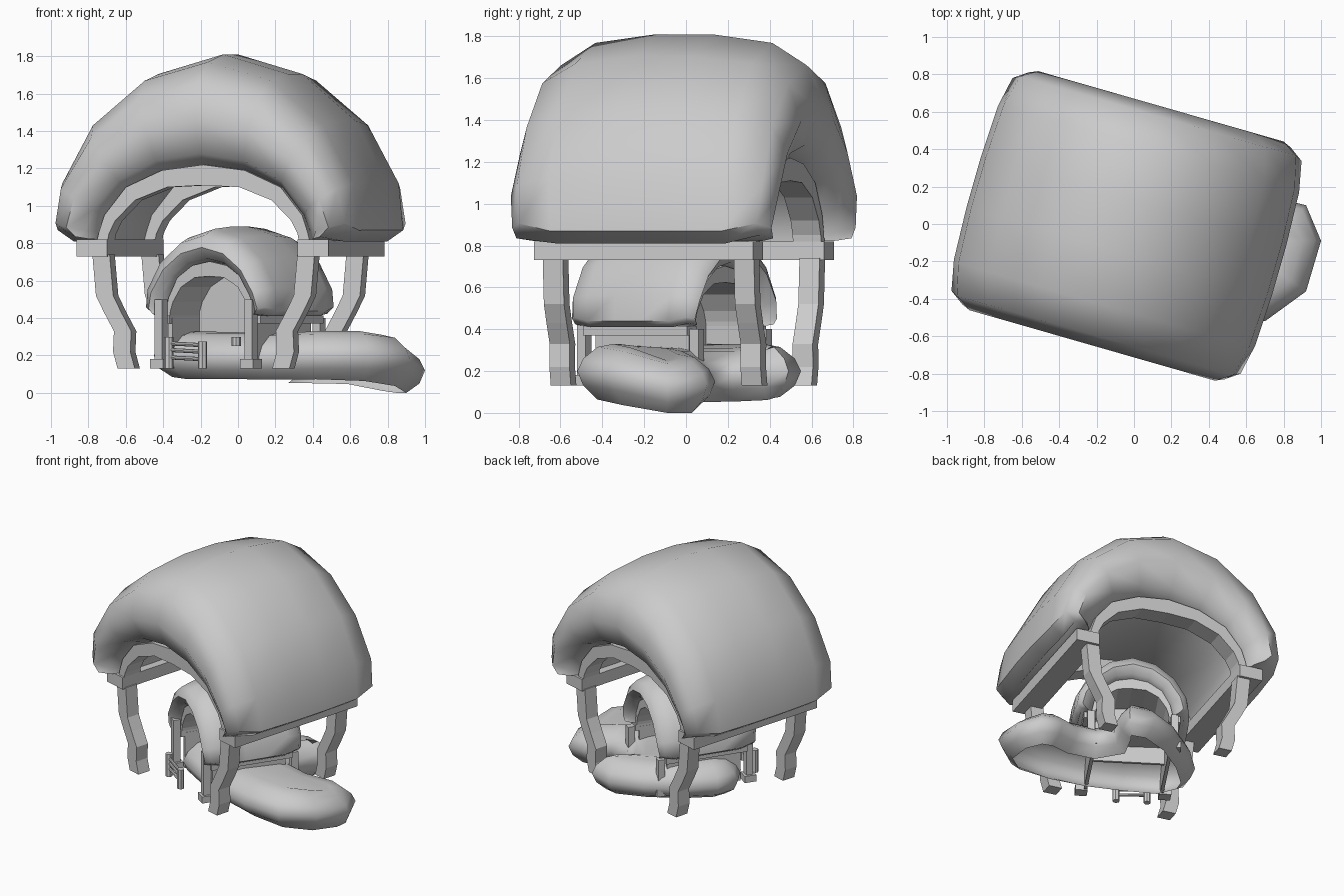
import bpy, math
from mathutils import Vector, Matrix

if "Cube" in bpy.data.objects:
    bpy.data.objects.remove(bpy.data.objects["Cube"])


def make(name, verts, faces, mat=None, smooth=0):
    me = bpy.data.meshes.new(name)
    me.from_pydata([tuple(v) for v in verts], [], faces)
    if mat:
        me.transform(mat)
    ob = bpy.data.objects.new(name, me)
    bpy.context.collection.objects.link(ob)
    bpy.ops.object.select_all(action='DESELECT')
    ob.select_set(True)
    bpy.context.view_layer.objects.active = ob
    bpy.ops.object.mode_set(mode='EDIT')
    bpy.ops.mesh.select_all(action='SELECT')
    bpy.ops.mesh.normals_make_consistent(inside=False)
    bpy.ops.object.mode_set(mode='OBJECT')
    if smooth:
        bpy.ops.object.shade_smooth_by_angle(angle=math.radians(smooth))
    return ob


def loft(name, rings, mat=None, smooth=0, bottom=True):
    """Skin a list of closed rings of equal length and cap the ends."""
    n, m = len(rings[0]), len(rings)
    verts = [v for r in rings for v in r]
    faces = []
    for i in range(m - 1):
        for j in range(n):
            l = (j + 1) % n
            faces.append((i * n + j, i * n + l, (i + 1) * n + l, (i + 1) * n + j))
    faces.append(tuple(range((m - 1) * n, m * n)))
    if bottom:
        faces.append(tuple(range(n)))
    return make(name, verts, faces, mat, smooth)


def rect(x, y, z, hx, hy):
    return [(x - hx, y - hy, z), (x + hx, y - hy, z), (x + hx, y + hy, z), (x - hx, y + hy, z)]


def box(name, c, h, mat=None):
    return loft(name, [rect(c[0], c[1], c[2] - h[2], h[0], h[1]),
                       rect(c[0], c[1], c[2] + h[2], h[0], h[1])], mat)


def rod(name, a, b, r, mat=None, n=8):
    a, b = Vector(a), Vector(b)
    q = (b - a).to_track_quat('Z', 'Y')
    ring = [q @ Vector((r * math.cos(t * math.tau / n), r * math.sin(t * math.tau / n), 0)) for t in range(n)]
    return loft(name, [[a + p for p in ring], [b + p for p in ring]], mat, smooth=40)


def mirrored(half):
    """Half profile (u, z) from foot to crown -> full arch."""
    return [(-u, z) for u, z in half] + [(u, z) for u, z in half[-2::-1]]


# arch profiles (half width, height above the beam top)
OUTER = mirrored([(.76, -.01), (.85, .05), (.825, .31), (.655, .635), (.36, .885), (0, .99)])
INNER = mirrored([(.59, 0), (.58, .04), (.55, .13), (.43, .28), (.23, .37), (0, .40)])
SOFFIT = mirrored([(.53, 0), (.525, .03), (.49, .10), (.38, .21), (.20, .28), (0, .29)])
# padded roof cross-section (inner-to-outer blend, depth)
SECT = [(0, .49), (.10, .60), (.40, .665), (.75, .61), (.93, .44), (1, .14)]
SECT = SECT + [(t, -v) for t, v in reversed(SECT)]


def canopy(pre, mat, zb, su, sv, so, si, band, bh):
    out = [(u * su, zb + z * so) for u, z in OUTER]
    inn = [(u * su, zb + z * si) for u, z in INNER]
    sof = [(u * su, zb + z * si) for u, z in SOFFIT]
    # puffy roof, squarer towards the eaves
    rings = []
    last = len(out) - 1
    for k, ((ou, oz), (iu, iz)) in enumerate(zip(out, inn)):
        d = min(k, last - k)
        e = (.96, .97, 1, 1, 1, 1)[d]
        pw = (.7, .65, .8, 1, 1, 1)[d]
        ring = []
        for t, v in SECT:
            w = t ** pw
            # eaves lift a little at the corners
            lift = .05 * so * (abs(v) > .5) * (d < 2) * t
            ring.append((iu + (ou - iu) * w, v * sv * e, iz + (oz - iz) * w + lift))
        rings.append(ring)
    loft(pre + "_roof", rings, mat, smooth=60)
    # arch bands at both ends
    for s, end in ((-1, "front"), (1, "back")):
        a, b = s * .53 * sv, s * (.53 - band) * sv
        loft(pre + "_" + end + "_arch",
             [[(o[0], a, o[1]), (o[0], b, o[1]), (i[0], b, i[1]), (i[0], a, i[1])]
              for o, i in zip(inn, sof)], mat)
    # side beams
    for s, side in ((-1, "left"), (1, "right")):
        box(pre + "_" + side + "_beam", (s * .615 * su, 0, zb - bh / 2), (.085 * su, .545 * sv, bh / 2), mat)


# large outer canopy with bent legs
big = Matrix.Translation((-.04, -.01, 0)) @ Matrix.Rotation(math.radians(-16), 4, 'Z')
canopy("canopy", big, .82, 1, 1, 1, 1, .14, .09)
LEG = [(.57, .74), (.55, .52), (.505, .43), (.45, .33), (.455, .22), (.43, .13)]
for sx in (-1, 1):
    for sy in (-1, 1):
        loft("canopy_leg", [rect(sx * u, sy * .475, z, .048, .05) for u, z in LEG], big)

# small inner hut
small = Matrix.Translation((.01, -.055, 0)) @ Matrix.Rotation(math.radians(-34), 4, 'Z')
canopy("hut", small, .415, .48, .55, .48, .72, .53, .045)
door = [(u * .48, .415 + z * .72) for u, z in SOFFIT]
door = [(door[0][0], .2)] + door + [(door[-1][0], .2)]
loft("hut_inner_wall", [[(u, v, z) for u, z in door] for v in (-.01, .01)], small)
for sx in (-1, 1):
    box("hut_wall", (sx * .265, 0, .265), (.012, .27, .135), small)
    for sy in (-1, 1):
        tall = .50 if sy < 0 else .40
        box("hut_post", (sx * .29, sy * .325, (.13 + tall) / 2), (.025, .025, (tall - .13) / 2), small)
        box("hut_post_foot", (sx * .29, sy * .325, .155), (.042, .042, .025), small)

# railing by the doorway
P, Q = (-.37, -.30), (-.19, -.42)
for p, top in ((P, .30), (Q, .275)):
    rod("railing_post", (*p, .13), (*p, top), .025)
for z in (.18, .22, .255):
    rod("railing_bar", (*P, z + .01), (*Q, z), .011)
for p in ((-.01, -.36), (.27, .08)):
    rod("door_knob", (*p, .25), (*p, .30), .025)

# bean-shaped base cushion under the hut, hollow below: outline x, y and rim height
RIM = [(-.45, .02, .2), (-.35, -.16, .19), (-.13, -.29, .19), (.13, -.41, .19), (.40, -.50, .2),
       (.70, -.52, .2), (.92, -.36, .18), (1.0, -.09, .12), (.92, .10, .13), (.76, .14, .15),
       (.58, .08, .18), (.44, .12, .18), (.37, .22, .18), (.45, .36, .19), (.45, .49, .2), (.27, .55, .2),
       (.02, .48, .2), (-.22, .34, .2), (-.40, .18, .2)]
rim = [Vector(p) for p in RIM]
rings = []
for inset, dz in ((.10, -.115), (.03, -.07), (0, 0), (.03, .06), (.10, .115), (.18, .13)):
    ring = []
    for i, p in enumerate(rim):
        t = rim[(i + 1) % len(rim)] - rim[i - 1]
        q = p + Vector((-t.y, t.x, 0)).normalized() * inset
        # bottom tilts down towards the right end
        low = -.03 * max(0, p.x) if dz < -.1 else 0
        ring.append((q.x, q.y, max(0, q.z + dz + low)))
    rings.append(ring)
loft("base_cushion", rings, smooth=60, bottom=False)
